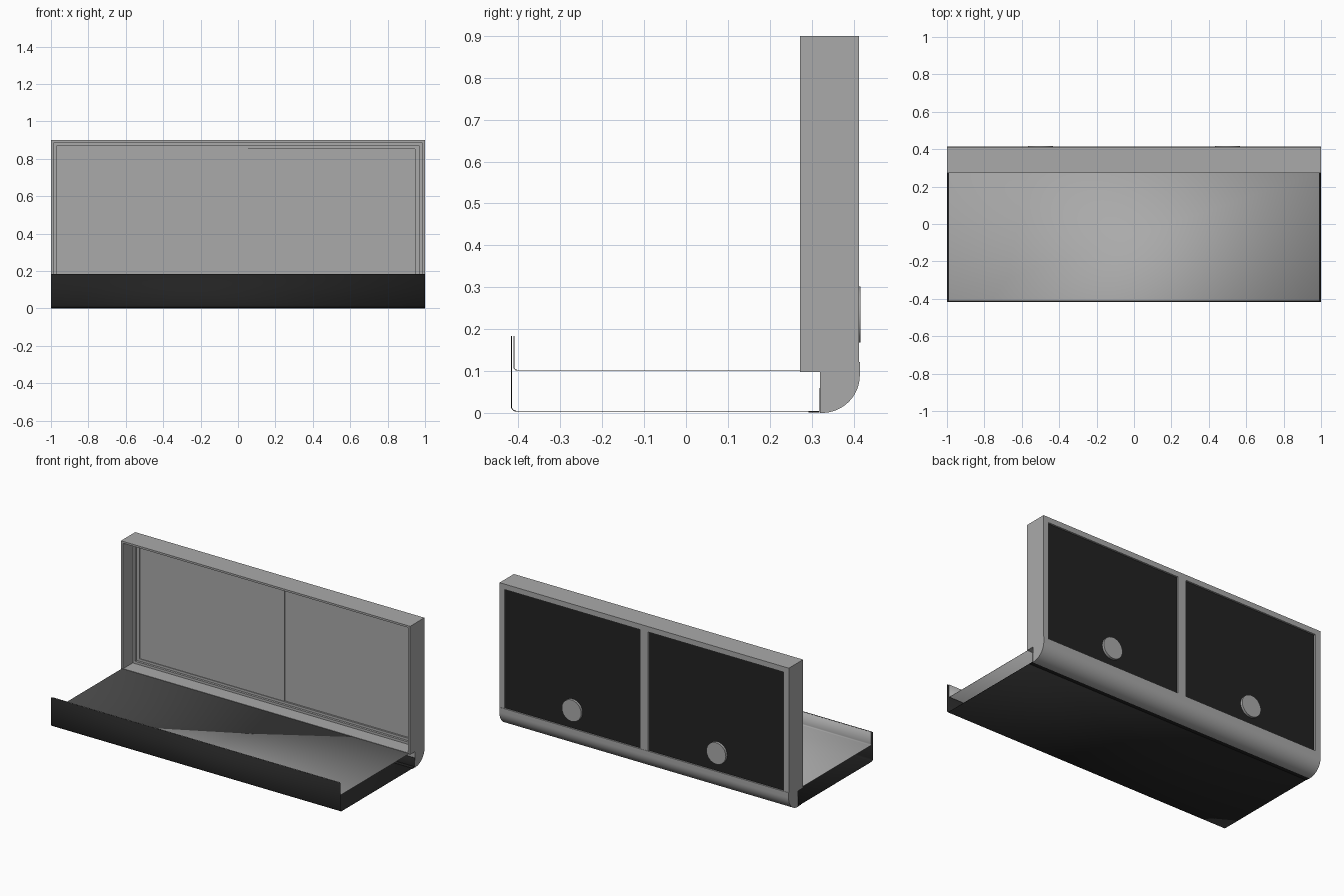
import bpy, bmesh, math

cube = bpy.data.objects.get("Cube")
if cube:
    bpy.data.objects.remove(cube, do_unlink=True)


def material(name, value):
    m = bpy.data.materials.new(name)
    m.use_nodes = True
    colour = (value, value, value, 1)
    m.diffuse_color = colour
    m.node_tree.nodes["Principled BSDF"].inputs["Base Color"].default_value = colour
    return m


GREY = material("mid grey", 0.40)
BLACK = material("soft black", 0.016)


def finish(name, bm, mat, smooth=False):
    bmesh.ops.recalc_face_normals(bm, faces=bm.faces[:])
    mesh = bpy.data.meshes.new(name)
    bm.to_mesh(mesh)
    bm.free()
    mesh.materials.append(mat)
    obj = bpy.data.objects.new(name, mesh)
    bpy.context.collection.objects.link(obj)
    if smooth:
        bpy.ops.object.select_all(action="DESELECT")
        obj.select_set(True)
        bpy.context.view_layer.objects.active = obj
        bpy.ops.object.shade_smooth_by_angle(angle=math.radians(30))
    return obj


def box(name, x, y, z, mat):
    """Box from (low, high) pairs."""
    bm = bmesh.new()
    bmesh.ops.create_cube(bm, size=1)
    for v in bm.verts:
        v.co = [r[0] if c < 0 else r[1] for c, r in zip(v.co, (x, y, z))]
    return finish(name, bm, mat)


def extrude_x(name, points, half, mat, closed=True, thickness=0.002):
    """Sweep a (y, z) profile along x; open profiles become thin sheets."""
    bm = bmesh.new()
    a, b = [[bm.verts.new((x, y, z)) for y, z in points] for x in (-half, half)]
    n = len(points)
    for i in range(n if closed else n - 1):
        j = (i + 1) % n
        bm.faces.new((a[i], a[j], b[j], b[i]))
    if closed:
        bm.faces.new(a)
        bm.faces.new(b)
    obj = finish(name, bm, mat, smooth=True)
    if not closed:
        mod = obj.modifiers.new("thickness", "SOLIDIFY")
        mod.thickness = thickness
        mod.offset = 0
    return obj


def arc(cy, cz, r, start, end, steps):
    angles = [math.radians(start + (end - start) * i / steps) for i in range(steps + 1)]
    return [(cy + r * math.cos(t), cz + r * math.sin(t)) for t in angles]


# Stepped upright frame: rectangular loops joined into one closed ring
loops = [(1, .098, .9, .413), (1, .098, .9, .272),
         (.984, .105, .888, .272), (.984, .105, .888, .366),
         (.968, .12, .87, .366), (.968, .12, .87, .38),
         (.947, .135, .853, .38), (.947, .135, .853, .399),
         (.965, .11, .866, .399), (.965, .11, .866, .413)]
bm = bmesh.new()
rings = [[bm.verts.new(p) for p in ((-w, y, lo), (w, y, lo), (w, y, hi), (-w, y, hi))]
         for w, lo, hi, y in loops]
for k, ring in enumerate(rings):
    following = rings[(k + 1) % len(rings)]
    for i in range(4):
        j = (i + 1) % 4
        bm.faces.new((ring[i], ring[j], following[j], following[i]))
finish("upright_frame", bm, GREY)

# Overlapping front panels
box("right_front_panel", (-.955, .053), (.384, .389), (.125, .86), GREY)
box("left_front_panel", (0, .955), (.391, .396), (.125, .86), GREY)

# Back panels, round discs and centre post
for side, sign in (("left", 1), ("right", -1)):
    box(side + "_back_panel", sorted((sign * .02, sign * .965)),
        (.398, .402), (.11, .866), BLACK)
    extent = [(sign * .5 + .067 * math.cos(math.tau * i / 48),
               .235 + .067 * math.sin(math.tau * i / 48)) for i in range(48)]
    bm = bmesh.new()
    face = bm.faces.new([bm.verts.new((x, .402, z)) for x, z in extent])
    moved = bmesh.ops.extrude_face_region(bm, geom=[face])["geom"]
    bmesh.ops.translate(bm, vec=(0, .015, 0),
                        verts=[g for g in moved if isinstance(g, bmesh.types.BMVert)])
    finish(side + "_back_disc", bm, GREY, smooth=True)
box("back_centre_post", (-.028, .028), (.397, .413), (.11, .87), GREY)

# Rounded rear base rail
rail = [(.32, .098), (.32, 0)] + arc(.325, .09, .09, -90, 0, 16)
rail += [(.415, .122), (.405, .122), (.405, .098)]
extrude_x("rear_base_rail", rail, 1, GREY)

# Black outer tray sheet, open at both ends
outer = [(-.417, .184)] + arc(-.405, .016, .012, 180, 270, 5) + [(.318, .004), (.318, .06)]
extrude_x("outer_tray", outer, 1, BLACK, closed=False)
box("tray_rear_flange", (-1, 1), (.293, .319), (.001, .005), BLACK)

# Grey tray liner
inner = [(-.411, .184)] + arc(-.403, .11, .008, 180, 270, 4) + [(.275, .102)]
extrude_x("tray_liner", inner, .993, GREY, closed=False)
